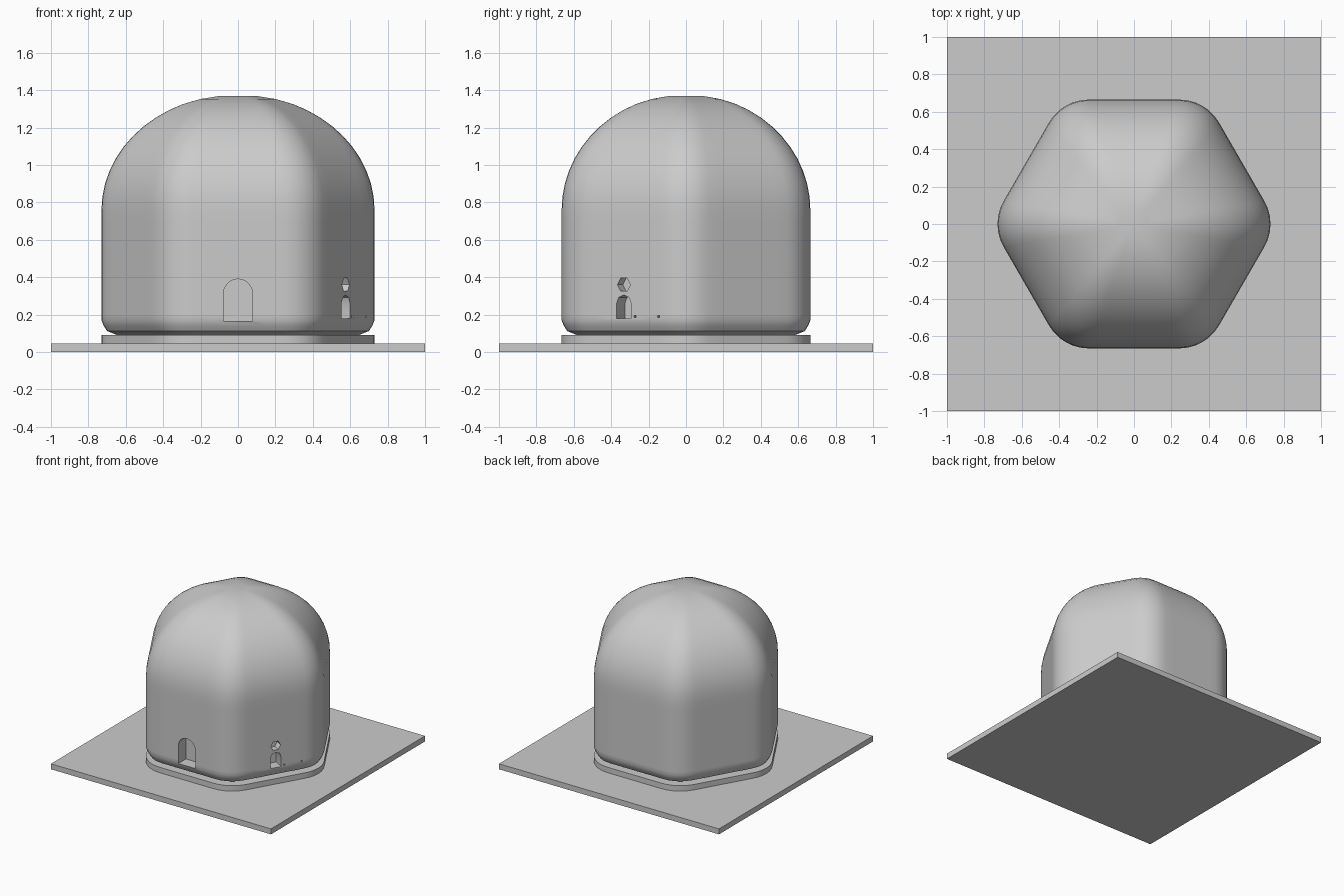
import bpy, bmesh, math
from mathutils import Matrix, Vector

cube = bpy.data.objects.get("Cube")
if cube:
    bpy.data.objects.remove(cube, do_unlink=True)

grey = bpy.data.materials.new("plain_grey")
grey.use_nodes = True
grey.diffuse_color = (0.6, 0.6, 0.6, 1)
grey.node_tree.nodes["Principled BSDF"].inputs["Base Color"].default_value = (0.6, 0.6, 0.6, 1)

APOTHEM, FILLET = 0.665, 0.245


def make(name, bm):
    bmesh.ops.recalc_face_normals(bm, faces=bm.faces)
    mesh = bpy.data.meshes.new(name)
    bm.to_mesh(mesh)
    bm.free()
    mesh.materials.append(grey)
    obj = bpy.data.objects.new(name, mesh)
    bpy.context.collection.objects.link(obj)
    return obj


def smooth(obj, degrees):
    bpy.ops.object.select_all(action='DESELECT')
    obj.select_set(True)
    bpy.context.view_layer.objects.active = obj
    bpy.ops.object.shade_smooth_by_angle(angle=math.radians(degrees))


def rounded_hexagon(inset=0.0, segments=6):
    """Outline with rounded corners and extra points that keep the walls flat."""
    radius = FILLET - inset
    center = (APOTHEM - FILLET) / math.cos(math.pi / 6)
    points = []
    for corner in range(6):
        mid = corner * math.pi / 3
        c = Vector((center * math.cos(mid), center * math.sin(mid)))
        arc = [mid - math.pi / 6 + math.pi / 3 * i / segments for i in range(segments + 1)]
        pts = [c + radius * Vector((math.cos(a), math.sin(a))) for a in arc]
        first, last = arc[0], arc[-1]
        pts.insert(0, pts[0] + 0.07 * Vector((math.sin(first), -math.cos(first))))
        pts.append(pts[-1] + 0.07 * Vector((-math.sin(last), math.cos(last))))
        points += pts
    return points


def loft(name, rings):
    """Skin a stack of (inset, scale, height) outlines and cap both ends."""
    bm = bmesh.new()
    loops = []
    for inset, scale, z in rings:
        loops.append([bm.verts.new((p.x * scale, p.y * scale, z)) for p in rounded_hexagon(inset)])
    for low, high in zip(loops, loops[1:]):
        for i in range(len(low)):
            j = (i + 1) % len(low)
            bm.faces.new((low[i], low[j], high[j], high[i]))
    bm.faces.new(loops[0][::-1])
    bm.faces.new(loops[-1])
    return make(name, bm)


# Ground slab
bm = bmesh.new()
bmesh.ops.create_cube(bm, size=1, matrix=Matrix.Translation((0, 0, 0.0225)) @ Matrix.Diagonal((2, 2, 0.045, 1)))
make("ground_slab", bm)

# Plinth under the building
smooth(loft("plinth", [(0, 1, 0.045), (0, 1, 0.09)]), 30)

# Building shell: chamfered foot, straight walls, dome and shallow cap
rings = [(0.09, 1, 0.088), (0.03, 1, 0.112), (0.012, 1, 0.14), (0, 1, 0.17), (0, 1, 0.2), (0, 1, 0.7)]
for step in range(11):
    a = math.radians(6.6 * step)
    rings.append((0, math.cos(a), 0.76 + 0.618 * math.sin(a)))
rings += [(0, 0.28, 1.352), (0, 0.13, 1.37)]
shell = loft("domed_building", rings)


def arch(width, bottom, top, segments):
    r = width / 2
    curve = [(r * math.cos(math.pi * i / segments), top - r + r * math.sin(math.pi * i / segments))
             for i in range(segments + 1)]
    return [(-r, bottom), (r, bottom)] + curve


def polygon(cx, cz, radius, sides):
    return [(cx + radius * math.cos(math.tau * (i + 0.5 * (sides == 4)) / sides),
             cz + radius * math.sin(math.tau * (i + 0.5 * (sides == 4)) / sides)) for i in range(sides)]


def cut(name, outline, angle, depth):
    """Sink an outline into the wall that faces the given angle."""
    normal = Vector((math.cos(angle), math.sin(angle), 0))
    side = Vector((-normal.y, normal.x, 0))
    bm = bmesh.new()
    face = bm.faces.new([bm.verts.new(normal * (APOTHEM - depth) + side * u + Vector((0, 0, v)))
                         for u, v in outline])
    extruded = bmesh.ops.extrude_face_region(bm, geom=[face])["geom"]
    bmesh.ops.translate(bm, vec=normal * (depth + 0.1),
                        verts=[g for g in extruded if isinstance(g, bmesh.types.BMVert)])
    cutter = make(name, bm)
    cutter.hide_render = True
    mod = shell.modifiers.new(name, 'BOOLEAN')
    mod.operation, mod.solver, mod.object = 'DIFFERENCE', 'EXACT', cutter
    bpy.ops.object.select_all(action='DESELECT')
    bpy.context.view_layer.objects.active = shell
    bpy.ops.object.modifier_apply(modifier=name)
    bpy.data.objects.remove(cutter, do_unlink=True)


# Main door, side door with its window, and two small wall holes
front, side_wall = -math.pi / 2, -math.pi / 6
cut("main_door", arch(0.155, 0.165, 0.39, 12), front, 0.1)
cut("side_door", arch(0.09, 0.18, 0.305, 4), side_wall, 0.09)
cut("side_window", polygon(0, 0.36, 0.04, 6), side_wall, 0.06)
for u in (0.07, 0.215):
    cut("wall_hole", polygon(u, 0.19, 0.008, 4), side_wall, 0.03)
smooth(shell, 32)
